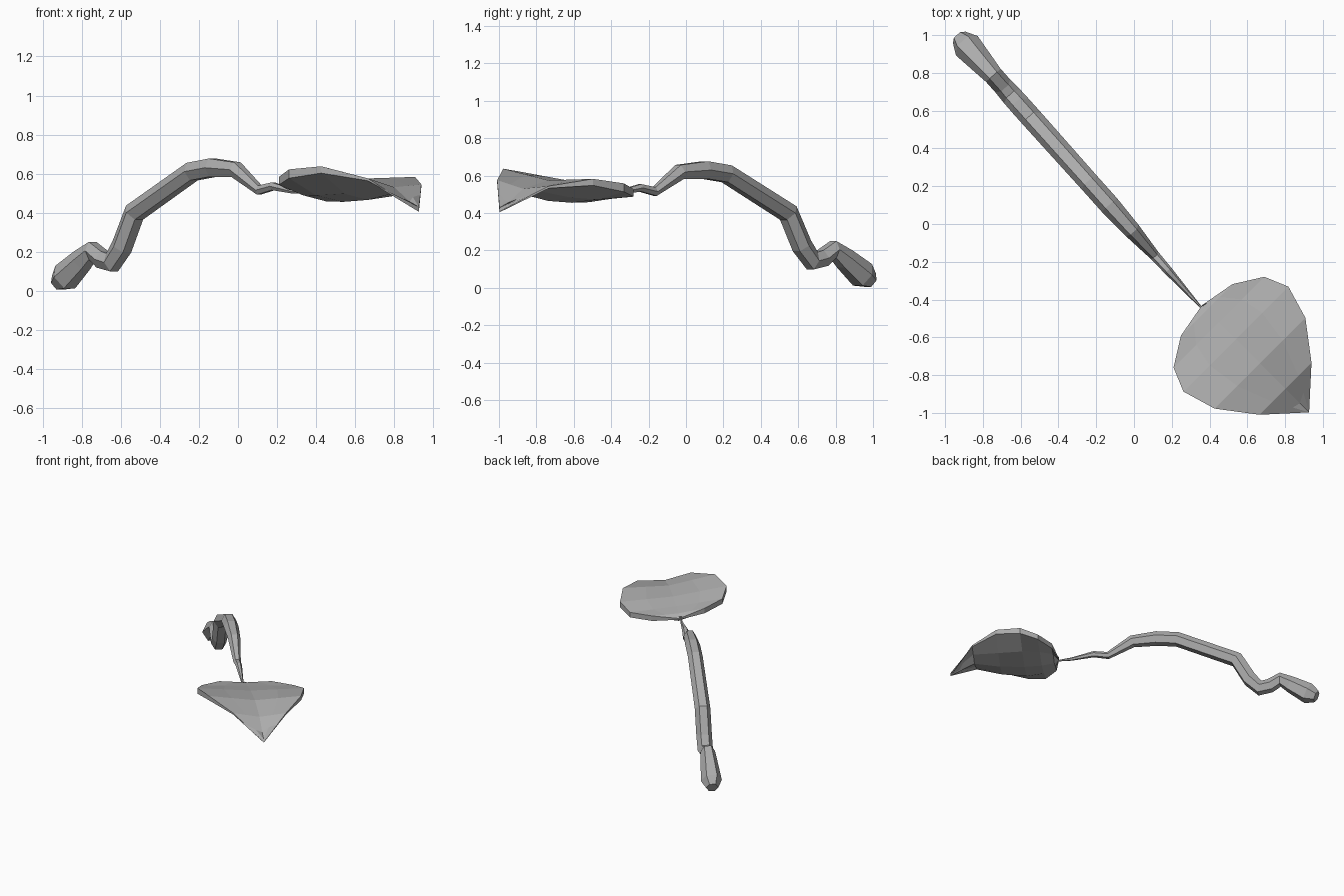
import bpy, bmesh, math
from mathutils import Vector

cube = bpy.data.objects.get("Cube")
if cube:
    bpy.data.objects.remove(cube, do_unlink=True)

grey = bpy.data.materials.new("plain grey")
grey.use_nodes = True
GREY = (0.42, 0.42, 0.42, 1)
grey.diffuse_color = GREY
grey.node_tree.nodes["Principled BSDF"].inputs["Base Color"].default_value = GREY


def finish(bm, name):
    bmesh.ops.remove_doubles(bm, verts=bm.verts, dist=0.0005)
    bmesh.ops.recalc_face_normals(bm, faces=bm.faces)
    mesh = bpy.data.meshes.new(name)
    bm.to_mesh(mesh)
    bm.free()
    mesh.materials.append(grey)
    obj = bpy.data.objects.new(name, mesh)
    bpy.context.collection.objects.link(obj)
    return obj


def bridge(bm, a, b, closed):
    n = len(a)
    for i in range(n if closed else n - 1):
        j = (i + 1) % n
        bm.faces.new((a[i], a[j], b[j], b[i]))


# Stem: hexagonal tube along a bent path (x, z, radius) in a diagonal plane
path = [(-0.925, 0.04, 0.045), (-0.885, 0.07, 0.077), (-0.80, 0.155, 0.062),
        (-0.745, 0.205, 0.052), (-0.695, 0.16, 0.052), (-0.645, 0.145, 0.056),
        (-0.595, 0.225, 0.057), (-0.53, 0.40, 0.057), (-0.235, 0.61, 0.054),
        (-0.13, 0.63, 0.054), (-0.01, 0.62, 0.045), (0.11, 0.515, 0.027),
        (0.18, 0.535, 0.023), (0.29, 0.507, 0.012), (0.37, 0.50, 0.004)]
centres = [Vector((x, -0.045 - 1.117 * x, z)) for x, z, r in path]
side = Vector((0.745, 0.667, 0))
bm = bmesh.new()
rings = []
for i, c in enumerate(centres):
    before = (c - centres[max(i - 1, 0)]).normalized()
    after = (centres[min(i + 1, len(path) - 1)] - c).normalized()
    up = side.cross((before + after).normalized())
    r = path[i][2]
    rings.append([bm.verts.new(c + r * (side * math.cos(k * math.pi / 3)
                                        + up * math.sin(k * math.pi / 3)))
                  for k in range(6)])
for a, b in zip(rings, rings[1:]):
    bridge(bm, a, b, True)
bm.faces.new(rings[0])
bm.faces.new(rings[-1])
finish(bm, "stem")

# Leaf rows: distance along, half width, rim height, rim thickness, middle top, belly
rows = [(0.0, 0.0, 0.51, 0.01, 0.51, 0.50), (0.035, 0.193, 0.545, 0.04, 0.535, 0.475),
        (0.127, 0.34, 0.555, 0.04, 0.55, 0.458), (0.254, 0.393, 0.59, 0.045, 0.57, 0.455),
        (0.434, 0.34, 0.61, 0.035, 0.575, 0.465), (0.625, 0.195, 0.56, 0.012, 0.53, 0.50),
        (0.802, 0.0, 0.41, 0.006, 0.41, 0.404)]
along = Vector((0.707, -0.707, 0))
across = Vector((0.707, 0.707, 0))
base = Vector((0.36, -0.43, 0))
bm = bmesh.new()
loops = []
for u, half, rim, thick, mid, belly in rows:
    tops, bottoms = [], []
    for t in (-1, -0.5, 0, 0.5, 1):
        spot = base + along * u + across * (half * t)
        tilt = -0.08 * half * t
        # Top folds down to the midrib; the belly is broad and nearly flat
        top = rim + (mid - rim) * (1 - abs(t)) + tilt
        low = top - thick if abs(t) == 1 else belly + (0.025 if t else 0) + tilt * 0.5
        tops.append(bm.verts.new(spot + Vector((0, 0, top))))
        bottoms.append(bm.verts.new(spot + Vector((0, 0, low))))
    loops.append(tops + bottoms[::-1])
for a, b in zip(loops, loops[1:]):
    bridge(bm, a, b, True)
bmesh.ops.dissolve_degenerate(bm, edges=bm.edges, dist=0.0005)
finish(bm, "leaf_blade")
